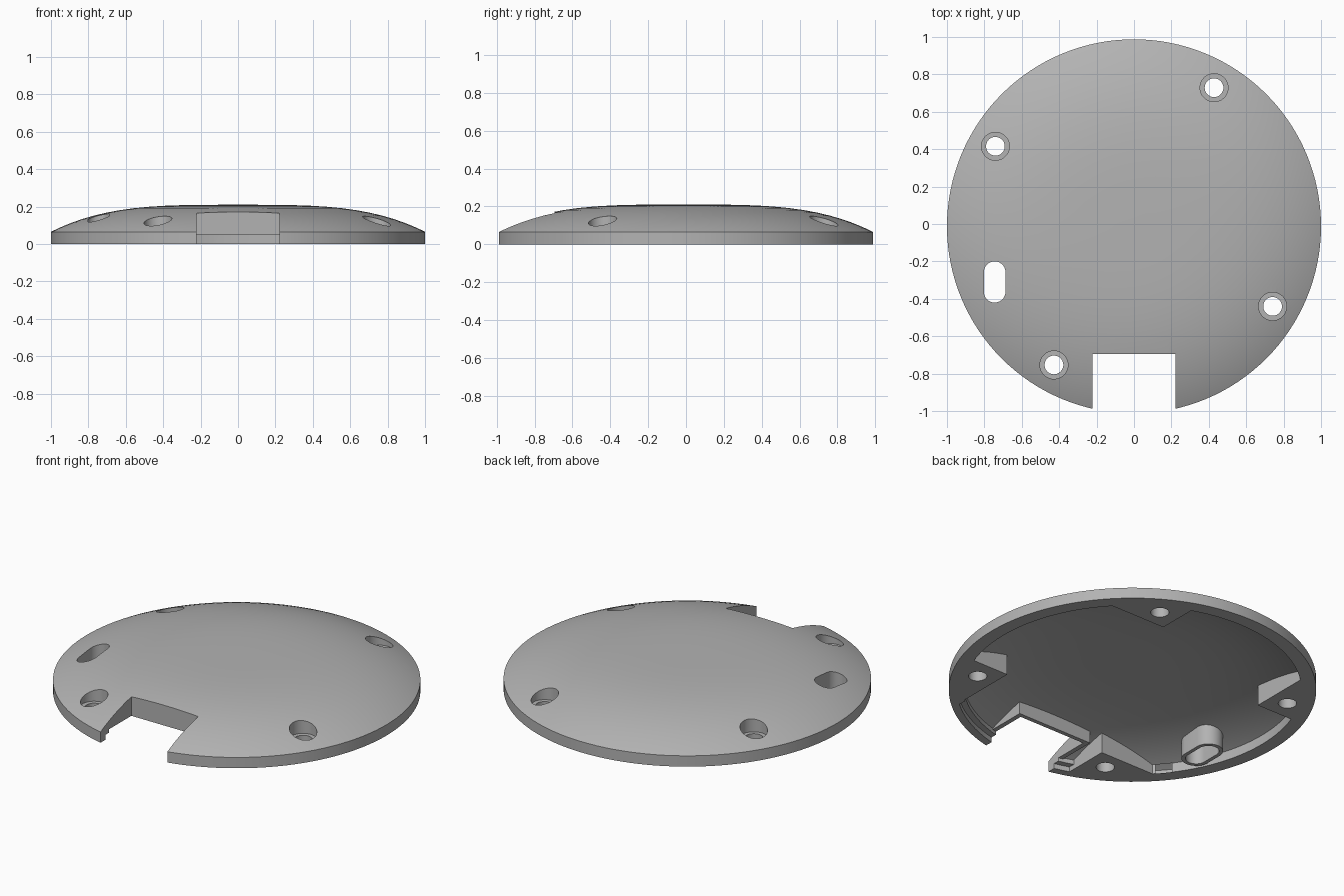
import bpy, bmesh, math
from mathutils import Matrix, Vector

old = bpy.data.objects.get("Cube")
if old:
    bpy.data.objects.remove(old)

CY = -0.0125          # disc centre, so the notched outline is centred on y
SEGMENTS = 128
RIM = 0.065
SHELL = 0.045


def dome_z(r):
    return 0.21 - 0.145 * r ** 3.5


def add_object(name, bm):
    bmesh.ops.recalc_face_normals(bm, faces=bm.faces)
    mesh = bpy.data.meshes.new(name)
    bm.to_mesh(mesh)
    bm.free()
    obj = bpy.data.objects.new(name, mesh)
    bpy.context.collection.objects.link(obj)
    return obj


def domed_disc(name, radius, drop, bottom):
    """Solid disc with a curved top, lowered by drop."""
    bm = bmesh.new()
    radii = [radius * math.sin(math.pi / 2 * i / 16) for i in range(17)]
    points = [(0, bottom)] + [(r, dome_z(r) - drop) for r in reversed(radii)]
    points.insert(1, (radius, bottom))
    verts = [bm.verts.new((r, CY, z)) for r, z in points]
    edges = [bm.edges.new(pair) for pair in zip(verts, verts[1:])]
    bmesh.ops.spin(bm, geom=verts + edges, cent=(0, CY, 0), axis=(0, 0, 1),
                   angle=math.tau, steps=SEGMENTS, use_merge=True)
    bmesh.ops.remove_doubles(bm, verts=bm.verts, dist=1e-5)
    return add_object(name, bm)


def prism(name, outline, low, high):
    """Vertical solid from a closed outline."""
    bm = bmesh.new()
    face = bm.faces.new([bm.verts.new((x, y, low)) for x, y in outline])
    top = bmesh.ops.extrude_face_region(bm, geom=[face])["geom"]
    moved = [v for v in top if isinstance(v, bmesh.types.BMVert)]
    bmesh.ops.translate(bm, verts=moved, vec=(0, 0, high - low))
    return add_object(name, bm)


def box(x0, x1, y0, y1):
    return [(x0, y0), (x1, y0), (x1, y1), (x0, y1)]


def capsule(x, y, radius, half, steps=48):
    """Round outline, stretched along y by half on both sides."""
    outline = []
    for i in range(steps):
        a = math.tau * (i + 0.5) / steps
        shift = half if math.sin(a) > 0 else -half
        outline.append((x + radius * math.cos(a), y + shift + radius * math.sin(a)))
    return outline


def boolean(target, cutter, operation="DIFFERENCE"):
    mod = target.modifiers.new("cut", "BOOLEAN")
    mod.operation = operation
    mod.solver = "EXACT"
    mod.object = cutter
    bpy.context.view_layer.objects.active = target
    bpy.ops.object.modifier_apply(modifier=mod.name)
    bpy.data.objects.remove(cutter)


cover = domed_disc("domed_cover", 1.0, 0, 0)
cavity = domed_disc("cavity", 0.92, SHELL, -0.1)

# Square-cornered screw lugs are left standing in the cavity
turns = [Matrix.Rotation(math.radians(90 * i), 2) for i in range(4)]
for turn in turns:
    corners = [turn @ Vector(p) for p in box(0.31, 0.95, 0.63, 1.1)]
    boolean(cavity, prism("lug", [(p.x, p.y + CY) for p in corners], -0.2, 0.4))

# Wall around the notch and the sleeve around the slot
boolean(cavity, prism("notch_wall", box(-0.25, 0.25, -1.2, -0.67), 0.05, 0.4))
boolean(cavity, prism("sleeve", capsule(-0.745, -0.31, 0.08, 0.052), -0.2, 0.4))
boolean(cover, cavity)

# Stepped ledge on the inside of the front rim
ledge = prism("ledge", capsule(0, CY, 0.955, 0, SEGMENTS), -0.1, 0.03)
boolean(ledge, prism("ledge_span", box(-0.31, 0.62, -1.2, -0.66), -0.2, 0.2), "INTERSECT")
boolean(cover, ledge)

# Notch, slot and counterbored screw holes
boolean(cover, prism("notch", box(-0.222, 0.222, -1.3, -0.695), -0.2, 0.4))
boolean(cover, prism("slot", capsule(-0.745, -0.31, 0.058, 0.052), -0.2, 0.4))
for turn in turns:
    x, y = turn @ Vector((0.428, 0.741))
    boolean(cover, prism("bore", capsule(x, y + CY, 0.05, 0), -0.2, 0.4))
    boolean(cover, prism("counterbore", capsule(x, y + CY, 0.075, 0), 0.07, 0.4))

# Plain grey finish
grey = bpy.data.materials.new("plain_grey")
grey.use_nodes = True
colour = (0.45, 0.45, 0.45, 1)
grey.diffuse_color = colour
grey.node_tree.nodes["Principled BSDF"].inputs["Base Color"].default_value = colour
cover.data.materials.clear()
cover.data.materials.append(grey)

bpy.ops.object.select_all(action="DESELECT")
cover.select_set(True)
bpy.context.view_layer.objects.active = cover
bpy.ops.object.shade_smooth_by_angle(angle=math.radians(30))
